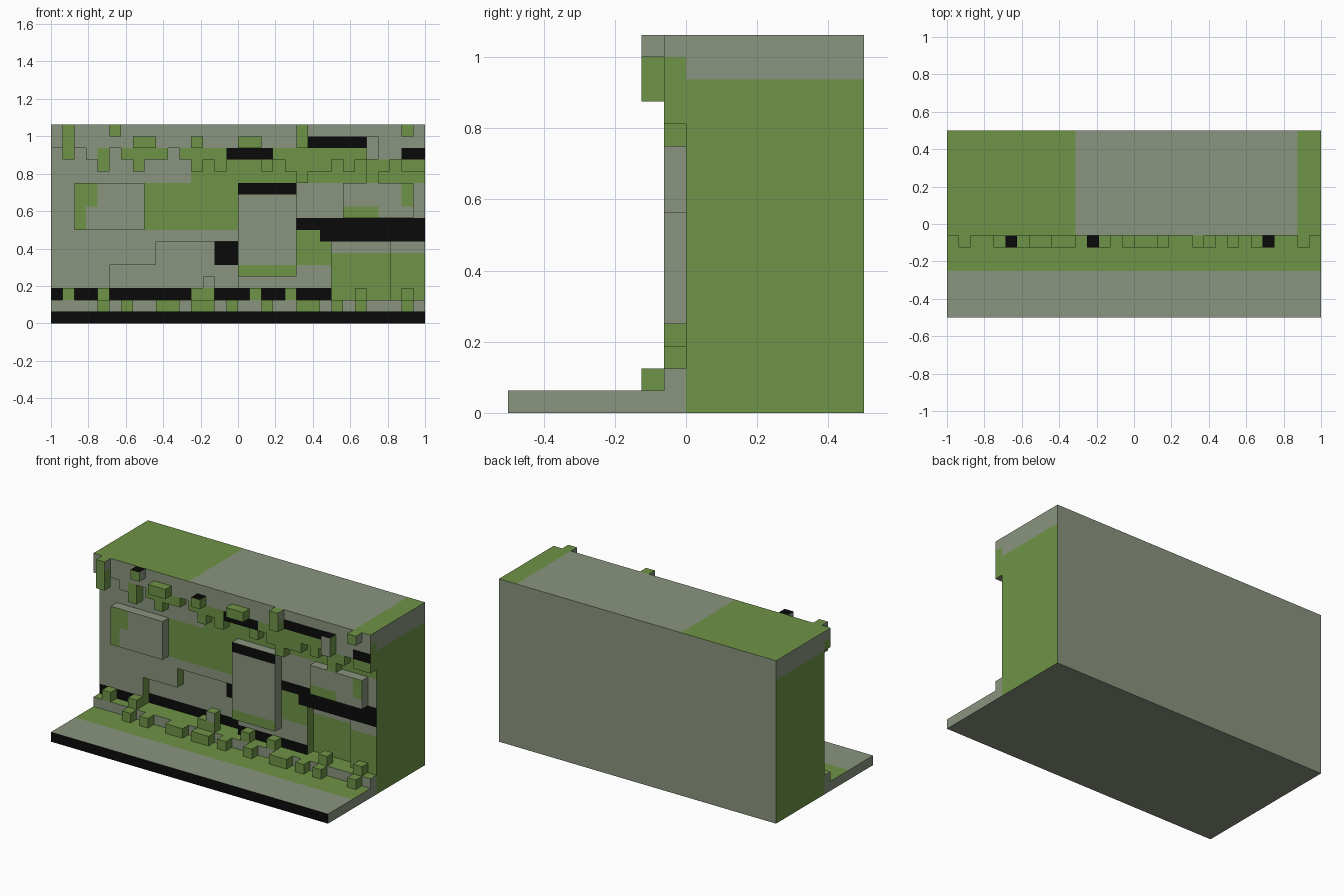
import bpy, bmesh
from collections import defaultdict

if "Cube" in bpy.data.objects:
    bpy.data.objects.remove(bpy.data.objects["Cube"])

# Blocky cliff on a 1/16 grid: column i (x), depth j (y), row k (z)
U = 1 / 16
GREY, GREEN, BLACK = 0, 1, 2


def material(name, rgb):
    m = bpy.data.materials.new(name)
    m.diffuse_color = (*rgb, 1)
    m.use_nodes = True
    m.node_tree.nodes["Principled BSDF"].inputs["Base Color"].default_value = m.diffuse_color
    return m


MATS = [material("stone_grey", (0.254, 0.296, 0.209)),
        material("moss_green", (0.156, 0.292, 0.061)),
        material("deep_black", (0.003, 0.003, 0.003))]

owner = {}      # cell -> part name


def fill(part, i0, i1, j0, j1, k0, k1):
    """Fill a box of cells; part None carves it away."""
    for i in range(i0, i1):
        for j in range(j0, j1):
            for k in range(k0, k1):
                if part:
                    owner[i, j, k] = part
                else:
                    owner.pop((i, j, k), None)


# Cliff body with two shallow recesses, and the ground slab
fill("cliff", 0, 32, 8, 16, 0, 17)
fill(None, 5, 16, 8, 9, 2, 5)
fill(None, 9, 16, 8, 9, 5, 7)
fill(None, 24, 29, 8, 9, 2, 7)
fill("ground_slab", 0, 32, 0, 8, 0, 1)

# Ragged overhang: three rows deep, with short and long columns
SHORT = (0, 1, 2, 5, 10)
LONG = (4, 7, 12, 14, 18, 20, 21, 22, 23, 25, 27, 28, 30, 31)
for i in range(32):
    bottom = 14 + (i in SHORT) - (i in LONG) - (i in (21, 27))
    fill("overhang", i, i + 1, 7, 8, bottom, 17)

# Knobs on the overhang: tall ones reach the top, low ones stop a row below
for i, height in ((1, 3), (5, 1), (21, 2), (30, 1)):
    fill("overhang_knobs", i, i + 1, 6, 7, 17 - height, 17)
for i, w in ((7, 2), (12, 1), (16, 2), (27, 1)):
    fill("overhang_knobs", i, i + w, 6, 7, 15 - (i == 27), 16)

# Raised rock plates on the wall
fill("left_plate", 2, 8, 7, 8, 8, 12)
fill("middle_plate", 16, 21, 7, 8, 4, 12)
fill("right_plate", 25, 31, 7, 8, 9, 12)

# Rubble at the foot of the wall: upright stones behind, low stones in front
fill("foot_ledge", 0, 32, 7, 8, 1, 2)
for i in (1, 4, 12, 13, 17, 20, 26, 30):
    fill("rubble", i, i + 1, 7, 8, 2, 3 + (i == 13))
for i in (4, 6, 9, 10, 12, 13, 15, 18, 21, 22, 24, 26, 30):
    fill("rubble", i, i + 1, 6, 7, 1, 2)

# Large painted patches on the front: (columns, rows, colour)
PATCHES = [(range(12, 32), range(12, 14), GREEN), (range(8, 16), range(8, 12), GREEN),
           (range(24, 32), range(2, 6), GREEN), (range(21, 24), range(5, 8), GREEN),
           (range(21, 32), (8,), BLACK), (range(23, 32), (7,), BLACK),
           (range(14, 16), (5, 6), BLACK), (range(24), (2,), BLACK),
           (range(15, 19), (14,), BLACK), (range(30, 32), (14,), BLACK),
           (range(22, 27), (15,), BLACK)]


def paint_front(part, i, j, k):
    if part == "ground_slab":
        return BLACK
    if part == "rubble":
        return GREY if k == 3 else GREEN
    if part == "overhang_knobs":
        return GREY if i == 27 else GREEN
    if part == "middle_plate":
        return {4: GREEN, 11: BLACK}.get(k, GREY)
    if part == "left_plate":
        return GREEN if i < 3 or (i < 4 and k > 9) else GREY
    if part == "right_plate":
        return GREEN if (k == 9 and i < 28) or (k > 9 and i == 30) else GREY
    # Overhang tips are mossy unless a patch says otherwise
    colour = GREEN if part == "overhang" and k < 15 and 3 < i < 27 else GREY
    for columns, rows, c in PATCHES:
        if i in columns and k in rows:
            colour = c
    return colour


def paint(part, i, j, k, axis, sign):
    """Colour of a cell face from its part, place and direction."""
    if axis == 1:
        return GREY if sign > 0 else paint_front(part, i, j, k)
    if axis == 0:
        if part == "cliff":
            return GREY if k >= 15 else GREEN
        if part in ("overhang", "overhang_knobs"):
            return GREY if k == 16 else GREEN
        return GREEN if part == "rubble" else GREY
    if sign < 0:
        return GREY
    if part == "overhang_knobs":
        return BLACK if i in (5, 12, 27) else GREEN
    if k == 16:
        return GREY if 11 <= i < 30 else GREEN
    if part == "ground_slab":
        return GREY if j < 4 else GREEN
    return GREY if part.endswith("plate") else GREEN


# Gather exposed faces, grouped by part, plane and colour
groups = defaultdict(set)
for cell, part in owner.items():
    for axis in range(3):
        for sign in (-1, 1):
            n = list(cell)
            n[axis] += sign
            if tuple(n) in owner:
                continue
            c = paint(part, *cell, axis, sign)
            plane = cell[axis] + (sign > 0)
            u, v = (axis + 1) % 3, (axis + 2) % 3
            groups[part, axis, sign, plane, c].add((cell[u], cell[v]))


def rectangles(cells):
    """Merge unit squares into large rectangles."""
    while cells:
        u0, v0 = min(cells)
        v1 = v0
        while (u0, v1) in cells:
            v1 += 1
        u1 = u0
        while all((u1, v) in cells for v in range(v0, v1)):
            u1 += 1
        cells -= {(u, v) for u in range(u0, u1) for v in range(v0, v1)}
        yield u0, u1, v0, v1


# One mesh object per part
meshes = {}
for (part, axis, sign, plane, c), cells in groups.items():
    if part not in meshes:
        meshes[part] = bmesh.new()
    bm = meshes[part]
    for u0, u1, v0, v1 in rectangles(cells):
        vs = []
        for u, v in [(u0, v0), (u1, v0), (u1, v1), (u0, v1)][::sign]:
            p = [0, 0, 0]
            p[axis], p[(axis + 1) % 3], p[(axis + 2) % 3] = plane, u, v
            vs.append(bm.verts.new((p[0] * U - 1, p[1] * U - 0.5, p[2] * U)))
        bm.faces.new(vs).material_index = c

for part, bm in meshes.items():
    bmesh.ops.remove_doubles(bm, verts=bm.verts[:], dist=0.001)
    me = bpy.data.meshes.new(part)
    for m in MATS:
        me.materials.append(m)
    bm.to_mesh(me)
    bm.free()
    bpy.context.collection.objects.link(bpy.data.objects.new(part, me))
